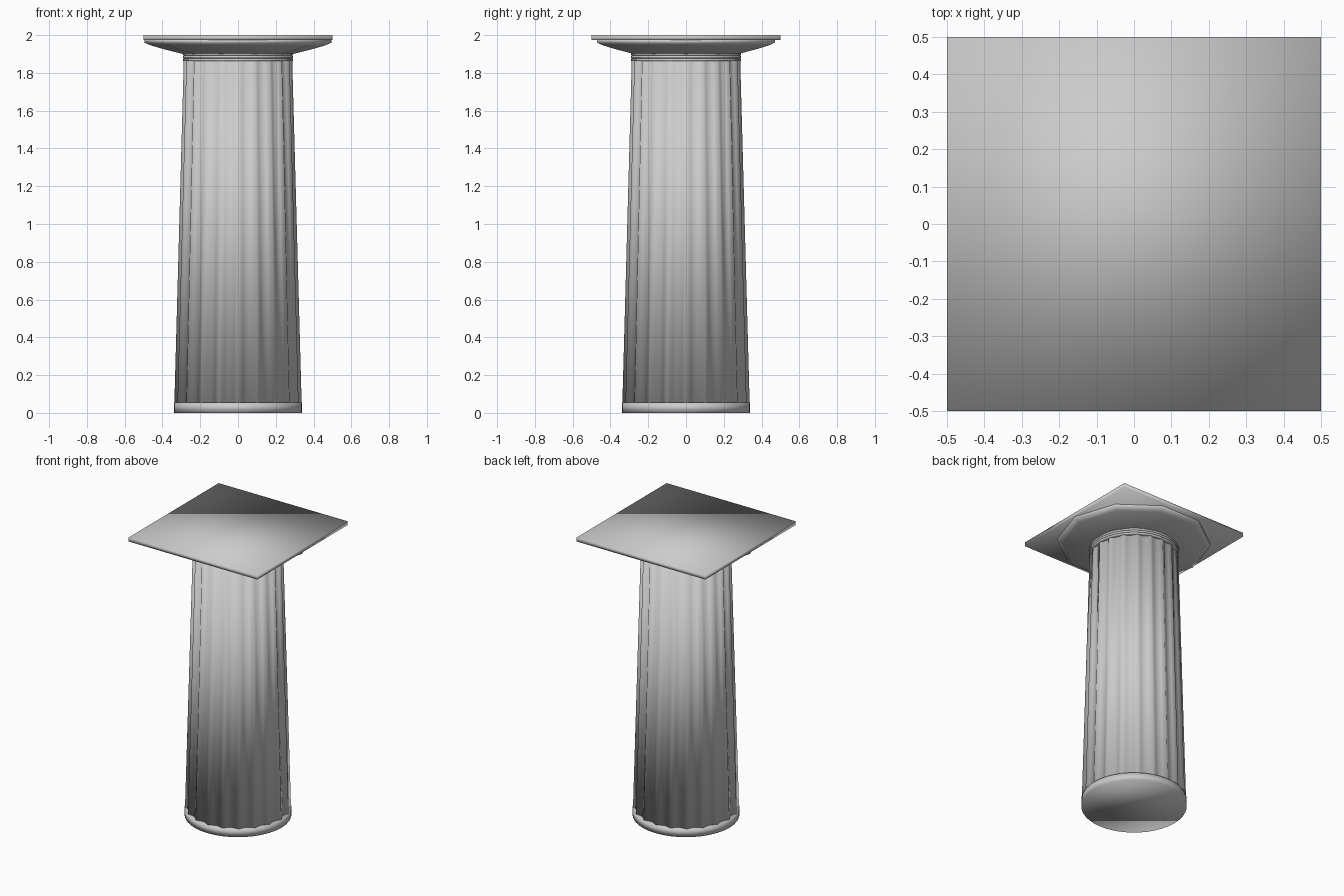
import bpy, bmesh
from math import cos, sin, pi

cube = bpy.data.objects.get("Cube")
if cube:
    bpy.data.objects.remove(cube)

stone = bpy.data.materials.new("grey_stone")
stone.use_nodes = True
stone.diffuse_color = (0.6, 0.6, 0.6, 1)
stone.node_tree.nodes["Principled BSDF"].inputs["Base Color"].default_value = stone.diffuse_color


def finish(bm, name):
    """Store a mesh as a smooth shaded object."""
    bmesh.ops.recalc_face_normals(bm, faces=bm.faces)
    for f in bm.faces:
        f.smooth = True
    mesh = bpy.data.meshes.new(name)
    bm.to_mesh(mesh)
    bm.free()
    mesh.materials.append(stone)
    obj = bpy.data.objects.new(name, mesh)
    bpy.context.collection.objects.link(obj)
    return obj


def loft(name, sections, sides, shape=lambda i: 1.0, crease=0):
    """Stack capped rings of (radius, height); crease marks every n-th long edge sharp."""
    bm = bmesh.new()
    rings = []
    for r, z in sections:
        rings.append([bm.verts.new((r * shape(i) * cos(2 * pi * i / sides),
                                    r * shape(i) * sin(2 * pi * i / sides), z))
                      for i in range(sides)])
    for low, high in zip(rings, rings[1:]):
        for i in range(sides):
            j = (i + 1) % sides
            bm.faces.new((low[i], low[j], high[j], high[i]))
            if crease and i % crease == 0:
                bm.edges.get((low[i], high[i])).smooth = False
    bm.faces.new(rings[0][::-1])
    bm.faces.new(rings[-1])
    return finish(bm, name)


# Round foot
loft("base_disc", [(0.34, 0), (0.34, 0.055)], 40)

# Tapered shaft with twenty scooped flutes meeting at sharp ridges
FLUTES, STEPS = 20, 4
loft("fluted_shaft", [(0.337, 0.05), (0.287, 1.87)], FLUTES * STEPS,
     lambda i: 1 - 0.065 * sin(pi * (i % STEPS) / STEPS), STEPS)

# Three thin neck rings
for k in range(3):
    z = 1.862 + 0.015 * k
    loft(f"neck_ring_{k + 1}", [(0.287, z), (0.292, z + 0.003),
                                (0.292, z + 0.011), (0.285, z + 0.015)], 40)

# Ten-sided flaring cushion under the slab
loft("capital_cushion", [(0.29, 1.9), (0.39, 1.925), (0.46, 1.945),
                         (0.495, 1.96), (0.495, 1.975)], 10)

# Square top slab
bm = bmesh.new()
bmesh.ops.create_cube(bm, size=1)
for v in bm.verts:
    v.co.z = 2.0 if v.co.z > 0 else 1.973
finish(bm, "top_slab")
